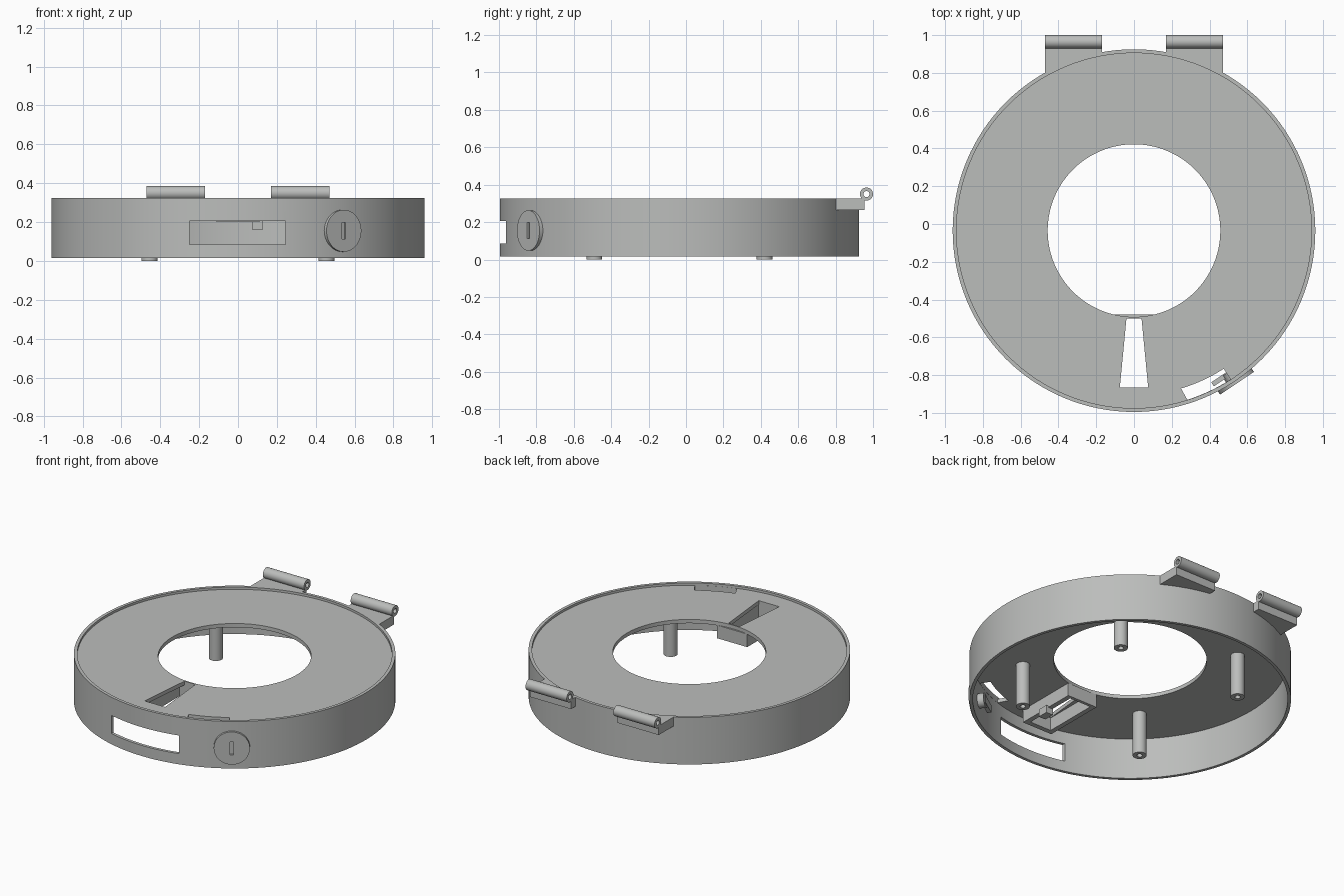
import bpy, bmesh, math
from mathutils import Matrix, Vector

if "Cube" in bpy.data.objects:
    bpy.data.objects.remove(bpy.data.objects["Cube"])

CY = -0.035  # ring centre on y
grey = bpy.data.materials.new("light grey")
grey.diffuse_color = (0.50, 0.51, 0.50, 1)
grey.use_nodes = True
grey.node_tree.nodes["Principled BSDF"].inputs["Base Color"].default_value = grey.diffuse_color


def finish(bm, name, matrix=None):
    bmesh.ops.recalc_face_normals(bm, faces=bm.faces[:])
    me = bpy.data.meshes.new(name)
    bm.to_mesh(me)
    bm.free()
    me.materials.append(grey)
    ob = bpy.data.objects.new(name, me)
    bpy.context.collection.objects.link(ob)
    if matrix:
        me.transform(matrix)
    return ob


def lathe(name, profile, n, matrix=None):
    """Spin a closed (radius, z) profile about z."""
    bm = bmesh.new()
    rings = [[bm.verts.new((r * math.cos(2 * math.pi * i / n), r * math.sin(2 * math.pi * i / n), z))
              for r, z in profile] for i in range(n)]
    m = len(profile)
    for i in range(n):
        a, b = rings[i], rings[(i + 1) % n]
        for j in range(m):
            k = (j + 1) % m
            bm.faces.new((a[j], b[j], b[k], a[k]))
    return finish(bm, name, matrix)


def prism(name, pts, z0, z1, matrix=None):
    """Extrude an outline in the xy plane."""
    bm = bmesh.new()
    lo = [bm.verts.new((x, y, z0)) for x, y in pts]
    hi = [bm.verts.new((x, y, z1)) for x, y in pts]
    bm.faces.new(lo)
    bm.faces.new(hi)
    for i in range(len(pts)):
        j = (i + 1) % len(pts)
        bm.faces.new((lo[i], lo[j], hi[j], hi[i]))
    return finish(bm, name, matrix)


def box(name, x0, x1, y0, y1, z0, z1, matrix=None):
    return prism(name, [(x0, y0), (x1, y0), (x1, y1), (x0, y1)], z0, z1, matrix)


def cut(ob, cutter):
    mod = ob.modifiers.new("cut", 'BOOLEAN')
    mod.operation = 'DIFFERENCE'
    mod.solver = 'EXACT'
    mod.object = cutter
    bpy.context.view_layer.objects.active = ob
    bpy.ops.object.modifier_apply(modifier=mod.name)
    bpy.data.objects.remove(cutter)


def arc(r, a0, a1, n):
    """Points on the ring, angle in degrees from the front towards +x."""
    angles = [math.radians(a0 + (a1 - a0) * i / n) for i in range(n + 1)]
    return [(r * math.sin(a), CY - r * math.cos(a)) for a in angles]


def tube(r, hole, z0, z1):
    return [(r, z0), (r, z1), (hole, z1), (hole, z0)]


# Ring housing: outer wall with a recessed top plate
housing = lathe("ring_housing", [(0.96, 0.015), (0.96, 0.325), (0.94, 0.325), (0.94, 0.31),
                                 (0.457, 0.31), (0.457, 0.285), (0.94, 0.285), (0.94, 0.015)],
                128, Matrix.Translation((0, CY, 0)))
cut(housing, box("window_cutter", -0.25, 0.245, -1.1, -0.8, 0.085, 0.205))
cut(housing, prism("slot_cutter", [(-0.075, -0.865), (0.075, -0.865), (0.04, -0.5), (-0.04, -0.5)], 0.25, 0.35))
cut(housing, prism("latch_opening_cutter", arc(0.939, 17.5, 33, 8) + arc(0.872, 33, 16.6, 8), 0.25, 0.318))

# Frame under the tapered slot, with a small side block
frame = box("slot_frame", -0.11, 0.11, -0.90, -0.48, 0.20, 0.286)
cut(frame, box("frame_cutter", -0.078, 0.078, -0.868, -0.5, 0.1, 0.4))
box("frame_block", 0.075, 0.125, -0.735, -0.665, 0.16, 0.21)

# Four hollow mounting posts
for x in (-0.455, 0.455):
    for y in (-0.455, 0.455):
        lathe("mounting_post", tube(0.042, 0.017, 0, 0.287), 32, Matrix.Translation((x, CY + y, 0)))

# Hinges: bracket hugging the wall, and a hollow barrel
for s in (-1, 1):
    a_in = 180 - math.degrees(math.asin(0.17 / 0.95))
    a_out = 180 - math.degrees(math.asin(0.47 / 0.95))
    pts = arc(0.95, a_in, a_out, 10) + [(0.47, 0.955), (0.17, 0.955)]
    prism("hinge_bracket", [(s * x, y) for x, y in pts], 0.265, 0.325)
    turn = Matrix.Translation((s * 0.32, 0.965, 0.35)) @ Matrix.Rotation(math.pi / 2, 4, 'Y')
    lathe("hinge_barrel", tube(0.035, 0.016, -0.15, 0.15), 32, turn)

# Lock: local z points outwards, local y points up
out = Vector((math.sin(math.radians(34)), -math.cos(math.radians(34)), 0))
side = Vector((-out.y, out.x, 0))
lock = Matrix.Translation((0, CY, 0.155)) @ Matrix((
    (side.x, 0, out.x, 0), (side.y, 0, out.y, 0), (0, 1, 0, 0), (0, 0, 0, 1)))
disc = prism("lock_disc", [(0.108 * math.cos(i * math.pi / 24), 0.108 * math.sin(i * math.pi / 24))
                           for i in range(48)], 0.95, 0.975, lock)
cut(disc, box("key_slot_cutter", -0.011, 0.011, -0.043, 0.043, 0.963, 1.0, lock))
prism("lock_shaft", [(0.045 * math.cos(i * math.pi / 16), 0.045 * math.sin(i * math.pi / 16))
                     for i in range(32)], 0.90, 0.955, lock)
box("lock_latch", -0.11, 0.02, -0.025, 0.025, 0.895, 0.92, lock)

# Smooth round surfaces, keep edges sharp
for ob in bpy.context.collection.objects:
    ob.select_set(True)
bpy.context.view_layer.objects.active = housing
bpy.ops.object.shade_smooth_by_angle(angle=math.radians(30))
